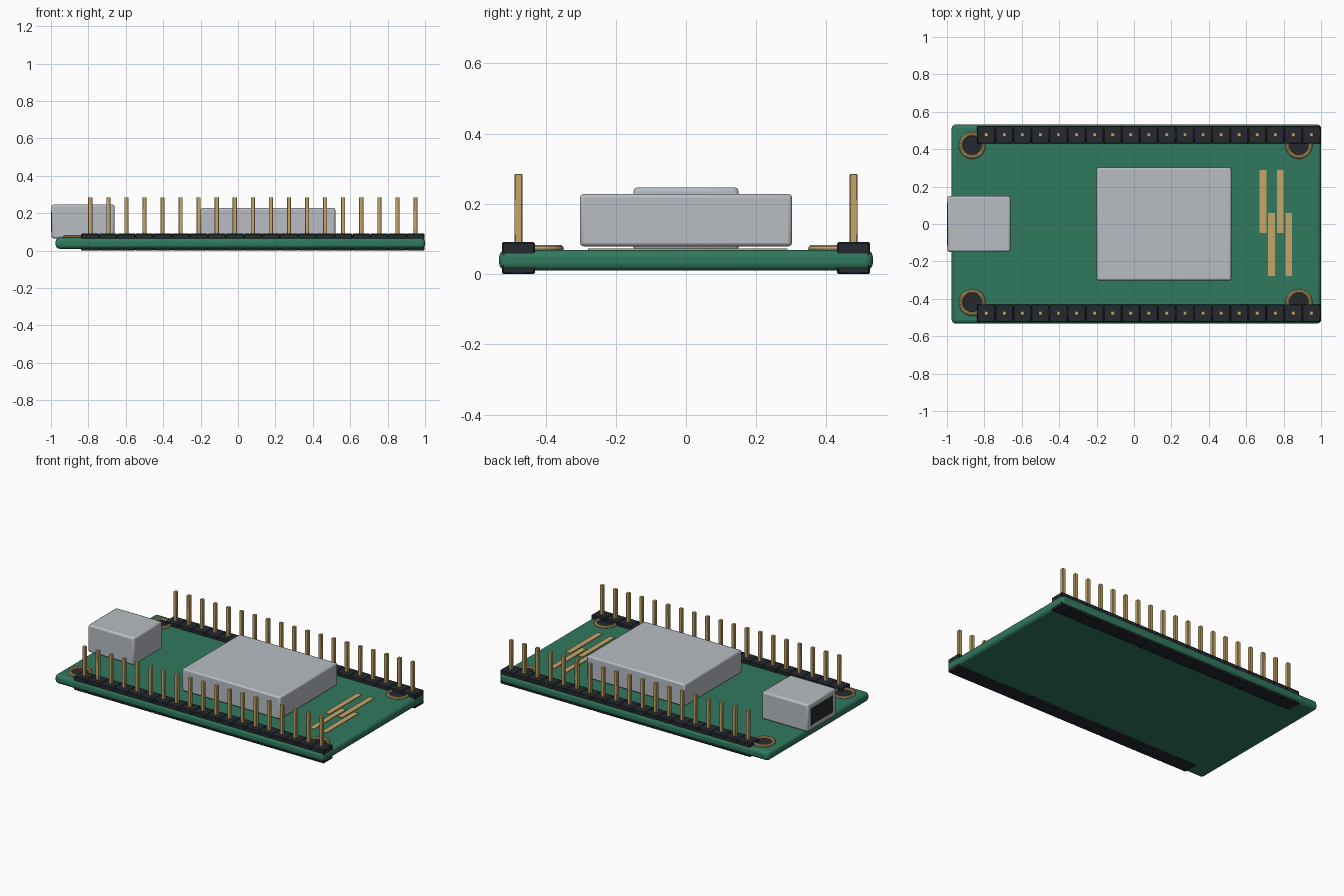
import bpy
import math

if "Cube" in bpy.data.objects:
    bpy.data.objects.remove(bpy.data.objects["Cube"])


def material(name, color):
    m = bpy.data.materials.new(name)
    m.diffuse_color = (*color, 1)
    m.use_nodes = True
    m.node_tree.nodes["Principled BSDF"].inputs["Base Color"].default_value = m.diffuse_color
    return m


GREEN = material("board_green", (0.03, 0.19, 0.11))
BLACK = material("black_plastic", (0.018, 0.022, 0.028))
GOLD = material("gold", (0.56, 0.38, 0.14))
SILVER = material("shield_silver", (0.48, 0.51, 0.55))


def finish(obj, name, mat):
    obj.name = name
    obj.data.materials.append(mat)
    bpy.context.view_layer.objects.active = obj
    bpy.ops.object.shade_smooth_by_angle(angle=math.radians(35))
    return obj


def box(name, x, y, z, mat, bevel=0.0, segments=2):
    """Box given by (min, max) on every axis, with optional rounded edges."""
    bpy.ops.mesh.primitive_cube_add(
        size=1, location=[(a + b) / 2 for a, b in (x, y, z)])
    obj = bpy.context.object
    obj.scale = [b - a for a, b in (x, y, z)]
    bpy.ops.object.transform_apply(location=False, rotation=False, scale=True)
    if bevel:
        mod = obj.modifiers.new("rounded_edges", 'BEVEL')
        mod.width = bevel
        mod.segments = segments
    return finish(obj, name, mat)


# Circuit board
box("circuit_board", (-0.975, 1.0), (-0.532, 0.532), (0.01, 0.069), GREEN, 0.02, 3)

# Metal shield over the radio module
box("module_shield", (-0.2, 0.52), (-0.302, 0.302), (0.079, 0.228), SILVER, 0.01)

# Cable socket with dark opening
box("socket_shell", (-0.998, -0.66), (-0.15, 0.15), (0.065, 0.247), SILVER, 0.012)
box("socket_opening", (-1.0, -0.95), (-0.115, 0.115), (0.1, 0.21), BLACK)

# Pin headers along both long sides
PITCH = 0.0966
for side, label in ((-1, "front"), (1, "back")):
    yc = 0.477 * side
    for i in range(19):
        x = -0.79 + i * PITCH
        box(f"{label}_header_block_{i + 1}", (x - PITCH / 2, x + PITCH / 2),
            (yc - 0.047, yc + 0.047), (0.0, 0.091), BLACK, 0.004, 1)
        box(f"{label}_pin_{i + 1}", (x - 0.011, x + 0.011),
            (yc - 0.011, yc + 0.011), (0.04, 0.285), GOLD, 0.002, 1)

# Mounting holes: gold ring around a dark disc
for x in (-0.865, 0.882):
    for y in (-0.42, 0.42):
        bpy.ops.mesh.primitive_torus_add(
            location=(x, y, 0.072), major_radius=0.061, minor_radius=0.011,
            major_segments=40, minor_segments=10)
        finish(bpy.context.object, "mounting_ring", GOLD)
        bpy.ops.mesh.primitive_cylinder_add(
            vertices=40, radius=0.056, depth=0.02, location=(x, y, 0.062))
        finish(bpy.context.object, "mounting_hole", BLACK)

# Staggered antenna traces
for i in range(4):
    x = 0.69 + i * 0.0457
    y = 0.12 if i % 2 == 0 else -0.11
    box(f"antenna_trace_{i + 1}", (x - 0.018, x + 0.018),
        (y - 0.169, y + 0.169), (0.06, 0.073), GOLD)
